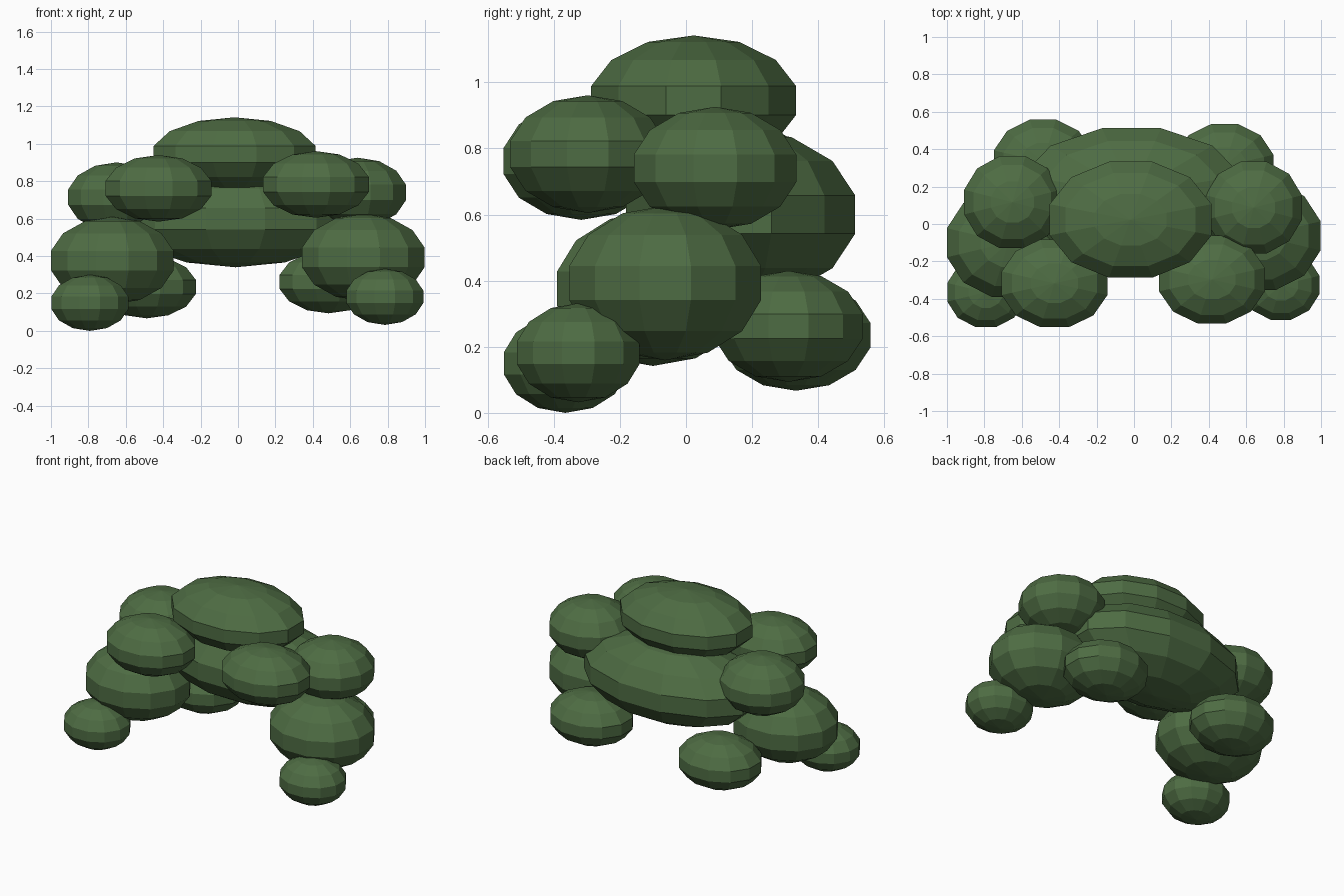
import bpy
import bmesh
import math
from mathutils import Matrix, Vector

cube = bpy.data.objects.get("Cube")
if cube:
    bpy.data.objects.remove(cube, do_unlink=True)

# One leafy green for every clump
leaf = bpy.data.materials.new("leaf_green")
leaf.use_nodes = True
color = (0.076, 0.150, 0.056, 1.0)
leaf.diffuse_color = color
bsdf = next(n for n in leaf.node_tree.nodes if n.type == "BSDF_PRINCIPLED")
bsdf.inputs["Base Color"].default_value = color
bsdf.inputs["Roughness"].default_value = 0.9

SEGMENTS, RINGS = 12, 7
HALF_STEP = math.pi / SEGMENTS
# Facets shrink the outline slightly, so widen to reach the wanted extent
WIDEN = 1 / (math.cos(HALF_STEP) * math.cos(math.pi / (2 * RINGS)))


def clump(name, center, size):
    """Faceted ellipsoid with flat facets facing the x and y axes."""
    bm = bmesh.new()
    sx, sy, sz = size
    shape = Matrix.Diagonal((sx * WIDEN, sy * WIDEN, sz, 1))
    turn = Matrix.Rotation(HALF_STEP, 4, "Z")
    bmesh.ops.create_uvsphere(bm, u_segments=SEGMENTS, v_segments=RINGS,
                              radius=1, matrix=shape @ turn)
    mesh = bpy.data.meshes.new(name)
    bm.to_mesh(mesh)
    bm.free()
    mesh.materials.append(leaf)
    obj = bpy.data.objects.new(name, mesh)
    obj.location = Vector(center)
    bpy.context.collection.objects.link(obj)
    return obj


# Central mass
clump("crown_clump", (-0.018, 0.023, 0.945), (0.433, 0.31, 0.197))
clump("core_clump", (-0.013, 0.165, 0.60), (0.59, 0.347, 0.26))

# Side clumps: shared size, with slightly different right and left places
side_clumps = {
    "upper_front": ((0.283, 0.235, 0.178),
                    (-0.425, -0.317, 0.762), (0.417, -0.297, 0.783)),
    "upper_back": ((0.258, 0.246, 0.186),
                   (-0.65, 0.117, 0.715), (0.64, 0.088, 0.74)),
    "lower_middle": ((0.328, 0.29, 0.234),
                     (-0.672, -0.10, 0.376), (0.670, -0.063, 0.393)),
    "lower_front": ((0.206, 0.186, 0.15),
                    (-0.792, -0.365, 0.15), (0.785, -0.326, 0.182)),
    "lower_back": ((0.262, 0.225, 0.168),
                   (-0.487, 0.333, 0.235), (0.484, 0.31, 0.262)),
}
for name, (size, right, left) in side_clumps.items():
    clump(name + "_right", right, size)
    clump(name + "_left", left, size)
